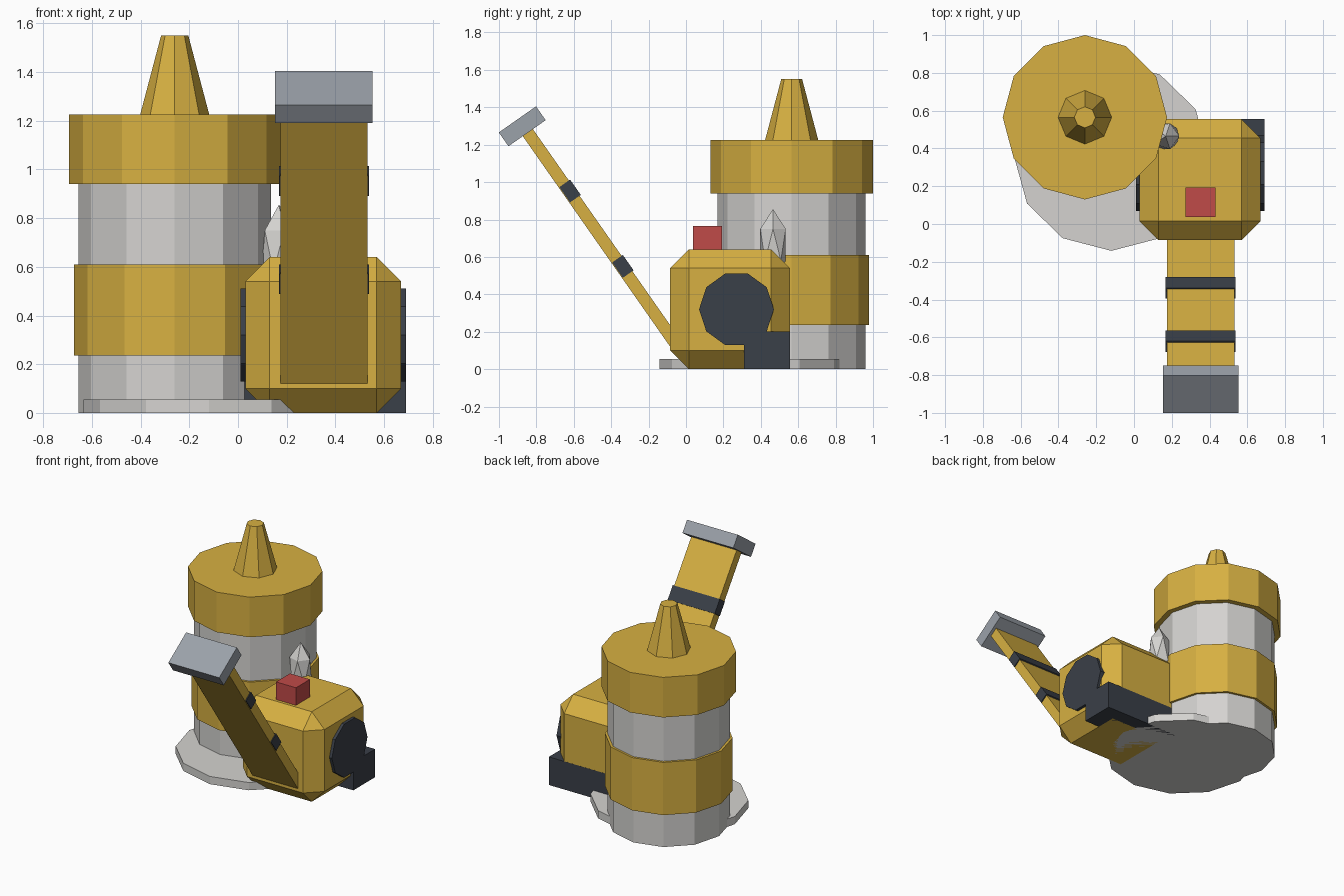
import bpy
from math import radians, sin, cos

cube = bpy.data.objects.get("Cube")
if cube:
    bpy.data.objects.remove(cube, do_unlink=True)


def material(name, r, g, b):
    m = bpy.data.materials.new(name)
    m.use_nodes = True
    m.diffuse_color = (r, g, b, 1)
    m.node_tree.nodes["Principled BSDF"].inputs["Base Color"].default_value = (r, g, b, 1)
    return m


GOLD = material("gold", 0.68, 0.435, 0.054)
STONE = material("pale_stone", 0.66, 0.65, 0.63)
DARK = material("dark_slate", 0.042, 0.05, 0.065)
STEEL = material("steel_grey", 0.33, 0.36, 0.40)
RED = material("red", 0.53, 0.069, 0.065)


def finish(name, mat):
    ob = bpy.context.object
    ob.name = name
    ob.data.materials.append(mat)
    return ob


def box(name, mat, centre, size, tilt=0.0):
    bpy.ops.mesh.primitive_cube_add(size=1, location=centre, rotation=(tilt, 0, 0))
    ob = finish(name, mat)
    ob.scale = size
    return ob


def drum(name, mat, x, y, z0, z1, r0, r1=None, sides=12):
    bpy.ops.mesh.primitive_cone_add(vertices=sides, radius1=r0, radius2=r0 if r1 is None else r1,
                                    depth=z1 - z0, location=(x, y, (z0 + z1) / 2))
    return finish(name, mat)


# Tower: base disc, shaft, band, cap and spire
TX, TY = -0.26, 0.565
base = drum("base_disc", STONE, -0.12, 0.358, 0, 0.055, 0.5)
base.scale.x = 1.03
drum("tower_shaft", STONE, TX, TY, 0, 1.0, 0.396)
drum("tower_band", GOLD, TX, TY, 0.235, 0.61, 0.413)
drum("tower_cap", GOLD, TX, TY, 0.94, 1.225, 0.435)
drum("tower_spire", GOLD, TX, TY, 1.225, 1.55, 0.142, 0.056, sides=8)

# Chamfered body
BX = 0.35
body = box("body", GOLD, (BX, 0.235, 0.32), (0.64, 0.64, 0.64))
bpy.ops.object.transform_apply(location=False, rotation=False, scale=True)
bevel = body.modifiers.new("chamfer", 'BEVEL')
bevel.width = 0.1
bevel.segments = 1

# Wheel through both sides, and the rear foot
bpy.ops.mesh.primitive_cylinder_add(vertices=10, radius=0.2, depth=0.68,
                                    location=(BX, 0.27, 0.32), rotation=(0, radians(90), 0))
finish("side_wheel", DARK)
box("rear_foot", DARK, (BX, 0.433, 0.1), (0.68, 0.245, 0.2))

# Button and crystal
box("button", RED, (0.352, 0.115, 0.69), (0.157, 0.157, 0.15))
bpy.ops.mesh.primitive_ico_sphere_add(subdivisions=1, radius=0.08, location=(0.168, 0.465, 0.665))
finish("crystal", STONE).scale.z = 2.38

# Leaning arm, placed by distance along its axis and offset to its upper side
TILT = radians(35)


def on_arm(along, lift=0.0):
    return (0.353, -0.057 - along * sin(TILT) + lift * cos(TILT),
            0.138 + along * cos(TILT) + lift * sin(TILT))


ARM = 1.42
box("arm", GOLD, on_arm(ARM / 2), (0.357, 0.066, ARM), TILT)
for i, along in enumerate((0.498, 0.99)):
    box(f"arm_band_{i + 1}", DARK, on_arm(along, 0.006), (0.37, 0.07, 0.1), TILT)
box("arm_head", STEEL, on_arm(ARM, -0.005), (0.4, 0.243, 0.09), TILT)
